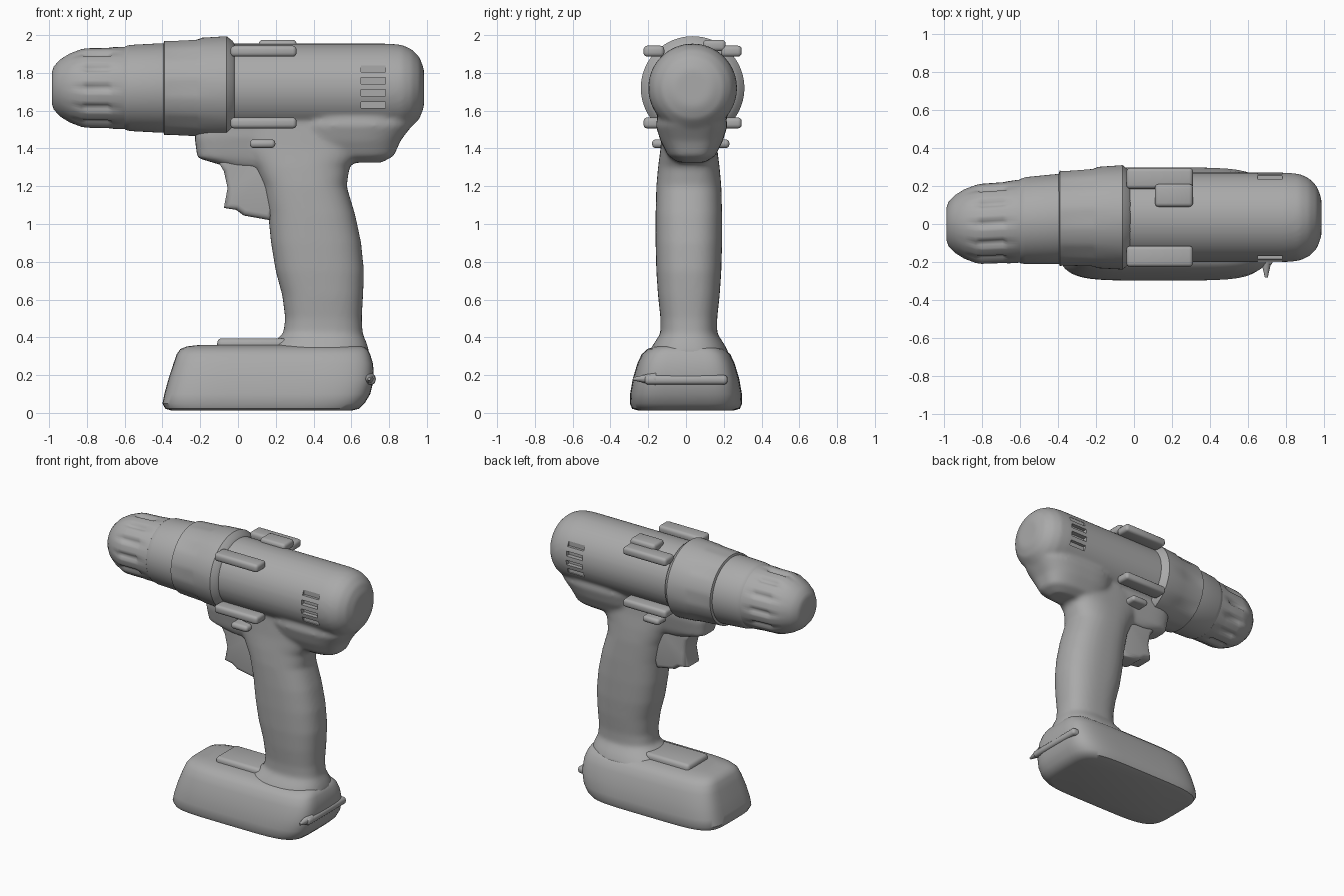
import bpy, bmesh, math
from mathutils import Vector

old = bpy.data.objects.get("Cube")
if old:
    bpy.data.objects.remove(old)

grey = bpy.data.materials.new("matte grey")
grey.use_nodes = True
grey.diffuse_color = (0.4, 0.4, 0.4, 1)
grey.node_tree.nodes["Principled BSDF"].inputs["Base Color"].default_value = (0.4, 0.4, 0.4, 1)

AXIS_Z = 1.72   # height of the barrel axis
MID_Y = 0.035   # sideways centre of the barrel


def select(ob):
    bpy.ops.object.select_all(action="DESELECT")
    ob.select_set(True)
    bpy.context.view_layer.objects.active = ob


def finish(name, bm, angle=40):
    bmesh.ops.recalc_face_normals(bm, faces=bm.faces)
    mesh = bpy.data.meshes.new(name)
    bm.to_mesh(mesh)
    bm.free()
    mesh.materials.append(grey)
    ob = bpy.data.objects.new(name, mesh)
    bpy.context.collection.objects.link(ob)
    select(ob)
    bpy.ops.object.shade_smooth_by_angle(angle=math.radians(angle))
    return ob


def skin(name, rings, angle=40):
    """Join rings of points into a closed tube."""
    bm = bmesh.new()
    loops = [[bm.verts.new(p) for p in ring] for ring in rings]
    n = len(loops[0])
    for a, b in zip(loops, loops[1:]):
        for i in range(n):
            j = (i + 1) % n
            bm.faces.new((a[i], a[j], b[j], b[i]))
    bm.faces.new(loops[0])
    bm.faces.new(loops[-1])
    return finish(name, bm, angle)


def barrel(name, rows, flutes=12, n=96):
    """Turned part along x; rows are (x, centre y, radius, flute depth)."""
    rings = []
    for x, cy, r, depth in rows:
        ring = []
        for i in range(n):
            t = math.tau * i / n
            rr = r - depth * max(0, math.cos(flutes * t))
            ring.append((x, cy + rr * math.cos(t), AXIS_Z + rr * math.sin(t)))
        rings.append(ring)
    return skin(name, rings)


def column(name, rows, power, cy=0.015, n=64):
    """Upright part; rows are (z, min x, max x, half width)."""
    rings = []
    for z, x0, x1, w in rows:
        ring = []
        for i in range(n):
            c, s = math.cos(math.tau * i / n), math.sin(math.tau * i / n)
            c = math.copysign(abs(c) ** (2 / power), c)
            s = math.copysign(abs(s) ** (2 / power), s)
            ring.append(((x0 + x1) / 2 + (x1 - x0) / 2 * c, cy + w * s, z))
        rings.append(ring)
    return skin(name, rings)


def block(name, centre, size, bevel=0.015):
    bm = bmesh.new()
    bmesh.ops.create_cube(bm, size=1)
    for v in bm.verts:
        v.co = Vector(centre) + v.co * Vector(size)
    if bevel:
        bmesh.ops.bevel(bm, geom=bm.edges[:], offset=bevel, segments=3,
                        profile=0.5, affect="EDGES")
    return finish(name, bm)


def apply(ob, kind, **settings):
    select(ob)
    mod = ob.modifiers.new(kind.title(), kind)
    for key, value in settings.items():
        setattr(mod, key, value)
    bpy.ops.object.modifier_apply(modifier=mod.name)


# Main housing: motor barrel, grip, rear lobe and trigger mount melted together
parts = [
    barrel("motor_housing", [(x, MID_Y, r, 0) for x, r in (
        (-0.08, 0.235), (0.3, 0.235), (0.8, 0.235), (0.87, 0.228),
        (0.92, 0.205), (0.96, 0.165), (0.985, 0.10))]),
    column("grip", [
        (0.30, 0.10, 0.70, 0.22), (0.36, 0.17, 0.685, 0.19),
        (0.42, 0.24, 0.66, 0.15), (0.50, 0.25, 0.655, 0.15),
        (0.62, 0.235, 0.662, 0.163), (0.75, 0.20, 0.667, 0.172),
        (0.90, 0.175, 0.652, 0.176), (1.05, 0.16, 0.62, 0.176),
        (1.20, 0.13, 0.575, 0.172), (1.30, 0.08, 0.59, 0.163),
        (1.40, 0.0, 0.68, 0.15), (1.55, -0.05, 0.75, 0.14)], 2.5),
    column("rear_lobe", [
        (1.325, 0.42, 0.76, 0.07), (1.36, 0.36, 0.825, 0.125),
        (1.44, 0.32, 0.86, 0.165), (1.52, 0.30, 0.92, 0.19),
        (1.62, 0.30, 0.96, 0.17)], 3, cy=0.03),
    column("trigger_mount", [
        (1.30, -0.05, 0.35, 0.09), (1.35, -0.215, 0.35, 0.11),
        (1.46, -0.23, 0.35, 0.13), (1.58, -0.2, 0.35, 0.13)], 4, cy=0.025),
]
housing = parts[0]
select(housing)
for p in parts:
    p.select_set(True)
bpy.ops.object.join()
housing.name = "housing_and_grip"
apply(housing, "REMESH", mode="VOXEL", voxel_size=0.013)
apply(housing, "SMOOTH", factor=0.5, iterations=10)

# Cooling slots cut into both sides
for side in (-1, 1):
    for k in range(4):
        cutter = block("slot_cutter", (0.715, MID_Y + side * 0.25, 1.63 + k * 0.064),
                       (0.13, 0.10, 0.034), 0)
        cutter.hide_render = True
        apply(housing, "BOOLEAN", object=cutter, operation="DIFFERENCE", solver="EXACT")
        bpy.data.objects.remove(cutter)
select(housing)
bpy.ops.object.shade_smooth_by_angle(angle=math.radians(40))

# Gear collar, torque ring and fluted chuck
barrel("gear_collar", [
    (-0.40, 0.03, 0.22, 0), (-0.39, 0.03, 0.25, 0), (-0.36, 0.03, 0.252, 0.004),
    (-0.22, 0.033, 0.26, 0.006), (-0.19, 0.034, 0.266, 0), (-0.06, 0.035, 0.274, 0),
    (-0.03, 0.035, 0.25, 0), (-0.01, 0.035, 0.22, 0)], flutes=8)
barrel("torque_ring", [
    (-0.62, 0.015, 0.20, 0), (-0.595, 0.015, 0.222, 0), (-0.57, 0.018, 0.228, 0),
    (-0.42, 0.025, 0.236, 0), (-0.38, 0.028, 0.236, 0)])
barrel("chuck", [
    (-0.985, 0.0, 0.085, 0), (-0.975, 0.0, 0.115, 0), (-0.94, 0.0, 0.152, 0),
    (-0.89, 0.0, 0.183, 0), (-0.83, 0.0, 0.207, 0.004), (-0.80, 0.001, 0.212, 0.02),
    (-0.69, 0.007, 0.214, 0.02), (-0.66, 0.009, 0.216, 0), (-0.60, 0.015, 0.218, 0)])

# Side rails above and below the barrel, with the upright band joining them
for side, word in ((-1, "right"), (1, "left")):
    for z, level in ((1.915, "upper"), (1.535, "lower")):
        block(f"{level}_{word}_rail", (0.135, MID_Y + side * 0.205, z),
              (0.35, 0.11, 0.058), 0.02)
block("top_ridge", (0.21, 0.15, 1.945), (0.20, 0.12, 0.06), 0.02)

# Direction button running through the housing
block("direction_button", (0.13, 0.025, 1.425), (0.135, 0.41, 0.046), 0.02)

# Trigger: side profile given width
profile = [(-0.13, 1.37), (-0.075, 1.28), (-0.055, 1.19), (-0.075, 1.085),
           (-0.01, 1.075), (0.03, 1.045), (0.17, 1.02), (0.25, 1.20), (0.2, 1.37)]
bm = bmesh.new()
face = bm.faces.new([bm.verts.new((x, -0.065, z)) for x, z in profile])
side = bmesh.ops.extrude_face_region(bm, geom=[face])["geom"]
bmesh.ops.translate(bm, vec=(0, 0.17, 0),
                    verts=[g for g in side if isinstance(g, bmesh.types.BMVert)])
rims = [e for e in bm.edges if abs(e.verts[0].co.y - e.verts[1].co.y) < 0.01]
bmesh.ops.bevel(bm, geom=rims, offset=0.03, segments=4, profile=0.5, affect="EDGES")
finish("trigger", bm, 60)

# Battery pack with its latch, rear lip and small tab
column("battery_pack", [
    (0.012, -0.35, 0.60, 0.25), (0.022, -0.385, 0.64, 0.285),
    (0.05, -0.40, 0.67, 0.297), (0.10, -0.39, 0.70, 0.296),
    (0.18, -0.368, 0.72, 0.282), (0.26, -0.342, 0.715, 0.258),
    (0.31, -0.325, 0.70, 0.235), (0.338, -0.305, 0.685, 0.205),
    (0.352, -0.27, 0.66, 0.165), (0.36, -0.2, 0.62, 0.12)], 5, cy=0.0)
block("battery_latch", (0.08, 0.01, 0.355), (0.38, 0.24, 0.08), 0.025)
block("battery_rear_lip", (0.69, 0.0, 0.175), (0.075, 0.44, 0.05), 0.02)

bm = bmesh.new()
bmesh.ops.create_cone(bm, cap_ends=True, segments=12, radius1=0.035, radius2=0.008, depth=0.12)
for v in bm.verts:
    v.co = Vector((0.695 + v.co.x, -0.22 - v.co.z, 0.18 + v.co.y))
finish("battery_tab", bm)
